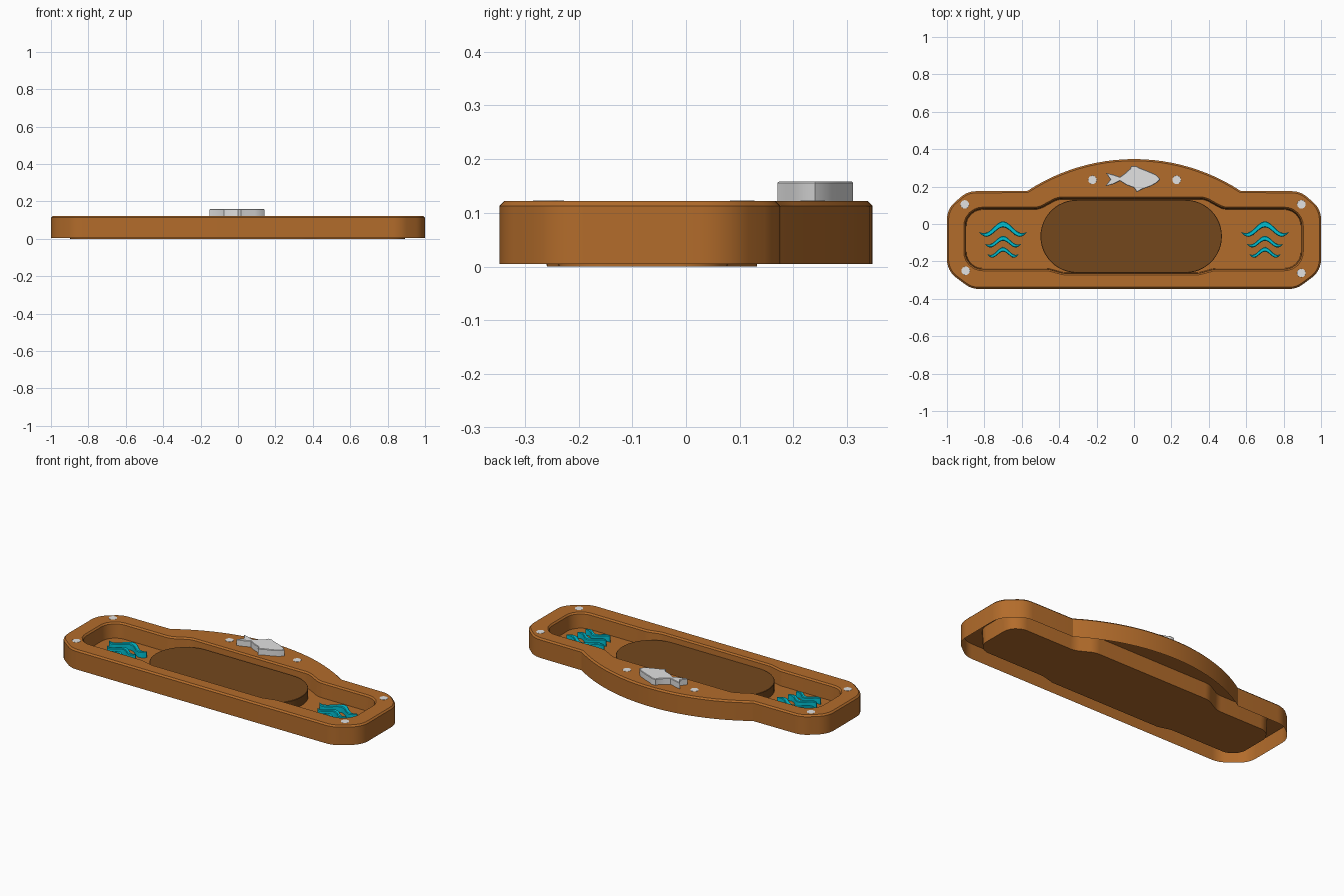
import bpy, bmesh, math
from mathutils import Vector

if "Cube" in bpy.data.objects:
    bpy.data.objects.remove(bpy.data.objects["Cube"])


def material(name, rgb):
    m = bpy.data.materials.new(name)
    m.diffuse_color = (*rgb, 1.0)
    m.use_nodes = True
    m.node_tree.nodes["Principled BSDF"].inputs["Base Color"].default_value = m.diffuse_color
    return m


WOOD = material("oak brown", (0.45, 0.15, 0.024))
DARK = material("dark walnut", (0.175, 0.064, 0.012))
TEAL = material("teal", (0.0, 0.54, 0.66))
SILVER = material("silver", (0.76, 0.76, 0.76))
FLOOR, RIM = 0.03, 0.122


def rounded(corners, steps=6):
    """Outline with each (x, y, radius) corner replaced by an arc."""
    out, n = [], len(corners)
    for i, (x, y, r) in enumerate(corners):
        p = Vector((x, y))
        if r == 0:
            out.append(p)
            continue
        a = Vector(corners[i - 1][:2]) - p
        b = Vector(corners[(i + 1) % n][:2]) - p
        half = a.angle(b) / 2
        d = min(r / math.tan(half), 0.48 * a.length, 0.48 * b.length)
        p0, p1 = p + a.normalized() * d, p + b.normalized() * d
        c = p + (a.normalized() + b.normalized()).normalized() * (d / math.cos(half))
        v0, v1 = p0 - c, p1 - c
        for k in range(steps + 1):
            v = v0.lerp(v1, k / steps).normalized() * v0.length
            out.append(c + v)
    return out


def inset(loop, d):
    """Move a counter-clockwise outline inward by d."""
    out, n = [], len(loop)
    for i, p in enumerate(loop):
        e0 = (p - loop[i - 1]).normalized()
        e1 = (loop[(i + 1) % n] - p).normalized()
        n0, n1 = Vector((-e0.y, e0.x)), Vector((-e1.y, e1.x))
        out.append(p + (n0 + n1) / max(1 + n0.dot(n1), 0.5) * d)
    return out


def ring(bm, loop, z):
    return [bm.verts.new((p.x, p.y, z)) for p in loop]


def loft(bm, rings):
    for a, b in zip(rings, rings[1:]):
        for i in range(len(a)):
            j = (i + 1) % len(a)
            bm.faces.new((a[i], a[j], b[j], b[i]))


def fill_between(bm, a, b):
    """Flat sheet between an outer and an inner ring."""
    edges = []
    for loop in (a, b):
        for i in range(len(loop)):
            pair = (loop[i - 1], loop[i])
            edges.append(bm.edges.get(pair) or bm.edges.new(pair))
    bmesh.ops.triangle_fill(bm, use_beauty=True, use_dissolve=False, edges=edges)


def finish(name, bm, mat):
    bmesh.ops.recalc_face_normals(bm, faces=bm.faces)
    me = bpy.data.meshes.new(name)
    bm.to_mesh(me)
    bm.free()
    me.materials.append(mat)
    ob = bpy.data.objects.new(name, me)
    bpy.context.collection.objects.link(ob)
    bpy.ops.object.select_all(action='DESELECT')
    ob.select_set(True)
    bpy.context.view_layer.objects.active = ob
    bpy.ops.object.shade_smooth_by_angle(angle=math.radians(30))
    return ob


def slab(name, loop, z0, z1, bevel, mat):
    """Solid plate with a chamfered top edge."""
    bm = bmesh.new()
    rings = [ring(bm, loop, z0), ring(bm, loop, z1 - bevel), ring(bm, inset(loop, bevel), z1)]
    loft(bm, rings)
    bm.faces.new(rings[0])
    bm.faces.new(rings[-1])
    return finish(name, bm, mat)


# Tray outline: clipped corners and an arched back
R, SAG, HALF = 1.04, 0.172, 0.57
arch = []
top_angle = math.asin(HALF / R)
for k in range(25):
    a = top_angle * (1 - k / 12)
    arch.append((R * math.sin(a), 0.347 - R + R * math.cos(a), 0))
outer = rounded([(-1, -0.25, 0.12), (-0.87, -0.347, 0.12), (0.87, -0.347, 0.12), (1, -0.25, 0.12),
                 (1, 0.08, 0.12), (0.89, 0.175, 0.12)] + arch
                + [(-0.89, 0.175, 0.12), (-1, 0.08, 0.12)])

# Basin outline: rounded rectangle widened around the central pad
basin = rounded([(-0.91, -0.25, 0.1), (-0.46, -0.25, 0.1), (-0.38, -0.272, 0.1),
                 (0.35, -0.272, 0.1), (0.43, -0.25, 0.1), (0.905, -0.25, 0.1),
                 (0.905, 0.09, 0.1), (0.48, 0.09, 0.1), (0.38, 0.145, 0.12),
                 (-0.41, 0.145, 0.12), (-0.51, 0.09, 0.1), (-0.91, 0.09, 0.1)])

# Tray shell: outer skirt, flat rim, basin walls and raised basin floor
bm = bmesh.new()
skirt = [ring(bm, outer, 0.005), ring(bm, outer, 0.113), ring(bm, inset(outer, 0.009), RIM)]
well = [ring(bm, basin, RIM), ring(bm, inset(basin, 0.008), 0.113), ring(bm, inset(basin, 0.013), FLOOR)]
loft(bm, skirt)
loft(bm, well)
bm.faces.new(well[-1])
fill_between(bm, skirt[-1], well[0])
finish("tray_shell", bm, WOOD)

# Underside of the basin: outer tub wall and bottom
bm = bmesh.new()
tub = [ring(bm, inset(basin, 0.009), 0.095), ring(bm, inset(basin, 0.013), 0.0)]
loft(bm, tub)
bm.faces.new(tub[-1])
finish("tub_underside", bm, WOOD)

# Underside of the rim
bm = bmesh.new()
fill_between(bm, ring(bm, inset(outer, 0.002), 0.095), ring(bm, inset(basin, 0.009), 0.095))
finish("rim_underside", bm, WOOD)

# Central oval pad
pad = []
for cx, start in ((0.275, -90), (-0.305, 90)):
    for k in range(25):
        a = math.radians(start + k * 7.5)
        pad.append(Vector((cx + 0.195 * math.cos(a), -0.066 + 0.195 * math.sin(a))))
slab("oval_pad", pad, FLOOR, 0.083, 0.002, DARK)

# Fish emblem on the arched rim
fish = [(-0.153, 0.202), (-0.11, 0.213), (-0.075, 0.23), (-0.04, 0.208), (0.0, 0.193),
        (0.015, 0.17), (0.045, 0.186), (0.09, 0.202), (0.122, 0.22), (0.141, 0.24),
        (0.118, 0.264), (0.07, 0.285), (0.03, 0.3), (0.01, 0.311), (-0.015, 0.31),
        (-0.022, 0.295), (-0.05, 0.27), (-0.075, 0.252), (-0.11, 0.264), (-0.15, 0.273),
        (-0.127, 0.238)]
slab("fish_emblem", [Vector(p) for p in fish], 0.12, 0.159, 0.003, SILVER)

# Screw heads set flush into the rim
for i, (x, y) in enumerate([(-0.905, 0.105), (0.895, 0.105), (-0.9, -0.25), (0.895, -0.262),
                            (-0.222, 0.236), (0.228, 0.236)]):
    disc = [Vector((x + 0.023 * math.cos(k * math.tau / 16), y + 0.023 * math.sin(k * math.tau / 16)))
            for k in range(16)]
    slab(f"screw_head_{i + 1}", disc, 0.119, 0.1229, 0.0003, SILVER)


# Wave ornaments on the basin floor: cross-sections swept along a tapering ripple
def wave(name, cx, cy, half, amp, thick, n=28, top=0.066, bevel=0.004):
    bm, sections = bmesh.new(), []
    for k in range(n + 1):
        t = -1 + 2 * k / n
        x, y = cx + half * t, cy + amp * math.cos(math.pi * t / 0.76)
        w = 0.002 + thick / 2 * (1 - abs(t) ** 3)
        b = min(bevel, w * 0.5)
        sections.append([bm.verts.new((x, y + dy, z)) for dy, z in
                         ((-w, FLOOR), (w, FLOOR), (w, top - b), (w - b, top), (b - w, top), (-w, top - b))])
    loft(bm, sections)
    bm.faces.new(sections[0])
    bm.faces.new(sections[-1])
    finish(name, bm, TEAL)


for side, cx in (("left", -0.7), ("right", 0.7)):
    wave(f"{side}_wave_large", cx, -0.03, 0.125, 0.028, 0.028)
    wave(f"{side}_wave_middle", cx, -0.097, 0.095, 0.02, 0.022)
    wave(f"{side}_wave_small", cx, -0.154, 0.082, 0.018, 0.02)
